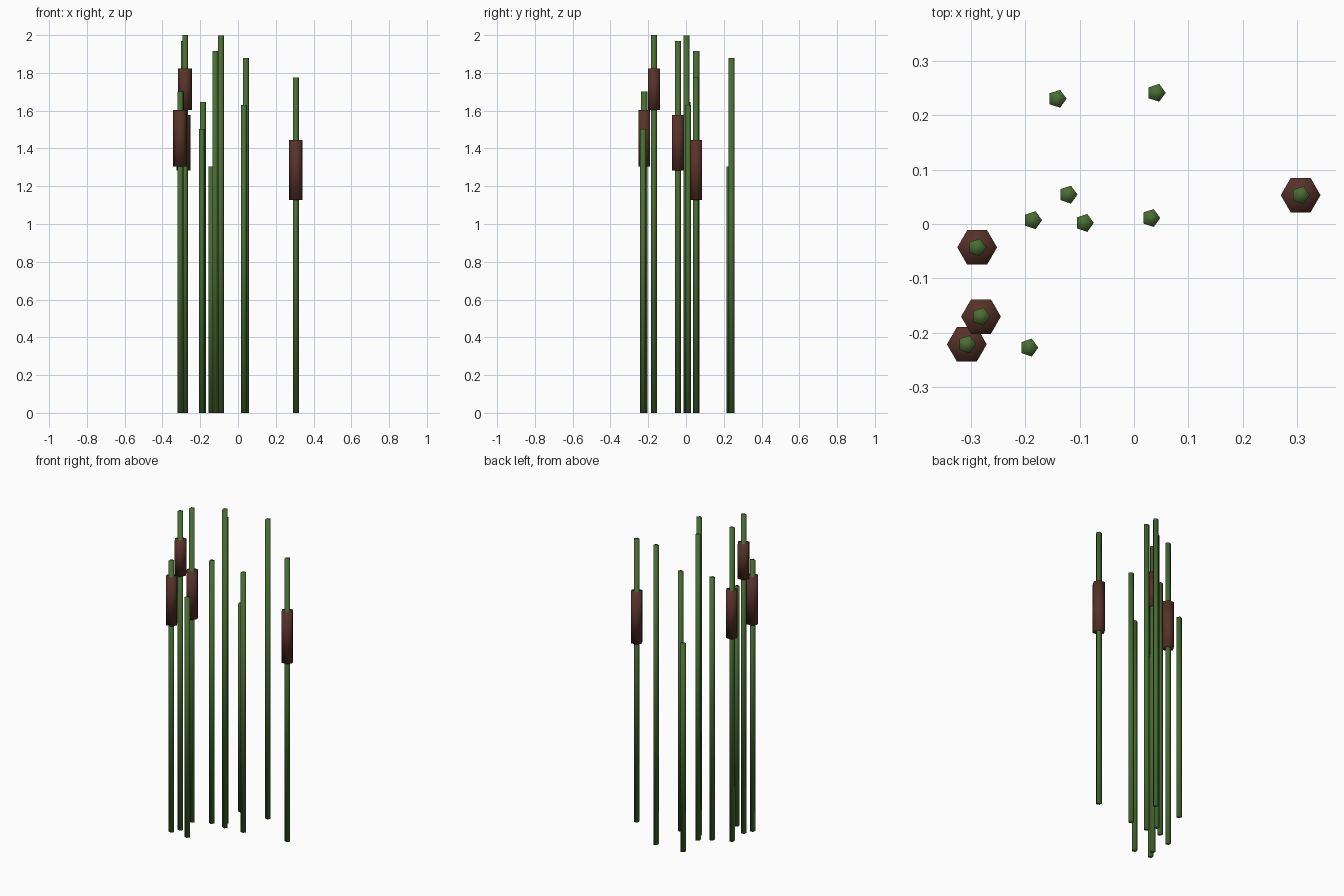
import bpy

if "Cube" in bpy.data.objects:
    bpy.data.objects.remove(bpy.data.objects["Cube"])


def material(name, rgb):
    m = bpy.data.materials.new(name)
    m.diffuse_color = (*rgb, 1)
    m.use_nodes = True
    m.node_tree.nodes["Principled BSDF"].inputs["Base Color"].default_value = m.diffuse_color
    return m


green = material("reed_green", (0.065, 0.15, 0.033))
brown = material("seed_head_brown", (0.095, 0.032, 0.022))


def prism(name, sides, r, x, y, z0, z1, mat, start):
    """Upright prism between heights z0 and z1, smooth shaded over its rims."""
    bpy.ops.mesh.primitive_cylinder_add(
        vertices=sides, radius=r, depth=z1 - z0,
        location=(x, y, (z0 + z1) / 2), rotation=(0, 0, start))
    ob = bpy.context.object
    ob.name = name
    ob.data.materials.append(mat)
    bpy.ops.object.shade_smooth()
    return ob


# Reeds: x, y, top height, optional seed head (bottom, top)
reeds = [
    (-0.141, 0.230, 1.305, None),
    (0.041, 0.241, 1.878, None),
    (-0.121, 0.054, 1.917, None),
    (-0.186, 0.007, 1.647, None),
    (-0.091, 0.002, 1.997, None),
    (0.031, 0.011, 1.629, None),
    (-0.193, -0.227, 1.504, None),
    (0.306, 0.053, 1.775, (1.127, 1.446)),
    (-0.288, -0.043, 1.968, (1.282, 1.577)),
    (-0.281, -0.170, 2.000, (1.604, 1.822)),
    (-0.307, -0.221, 1.702, (1.305, 1.603)),
]

QUARTER = -1.5708  # first cylinder vertex is on +y; turn it to +x
for i, (x, y, top, head) in enumerate(reeds, 1):
    prism(f"stem_{i}", 5, 0.0172, x, y, 0, top, green, QUARTER)
    if head:
        prism(f"seed_head_{i}", 6, 0.0365, x, y, *head, brown, QUARTER)
